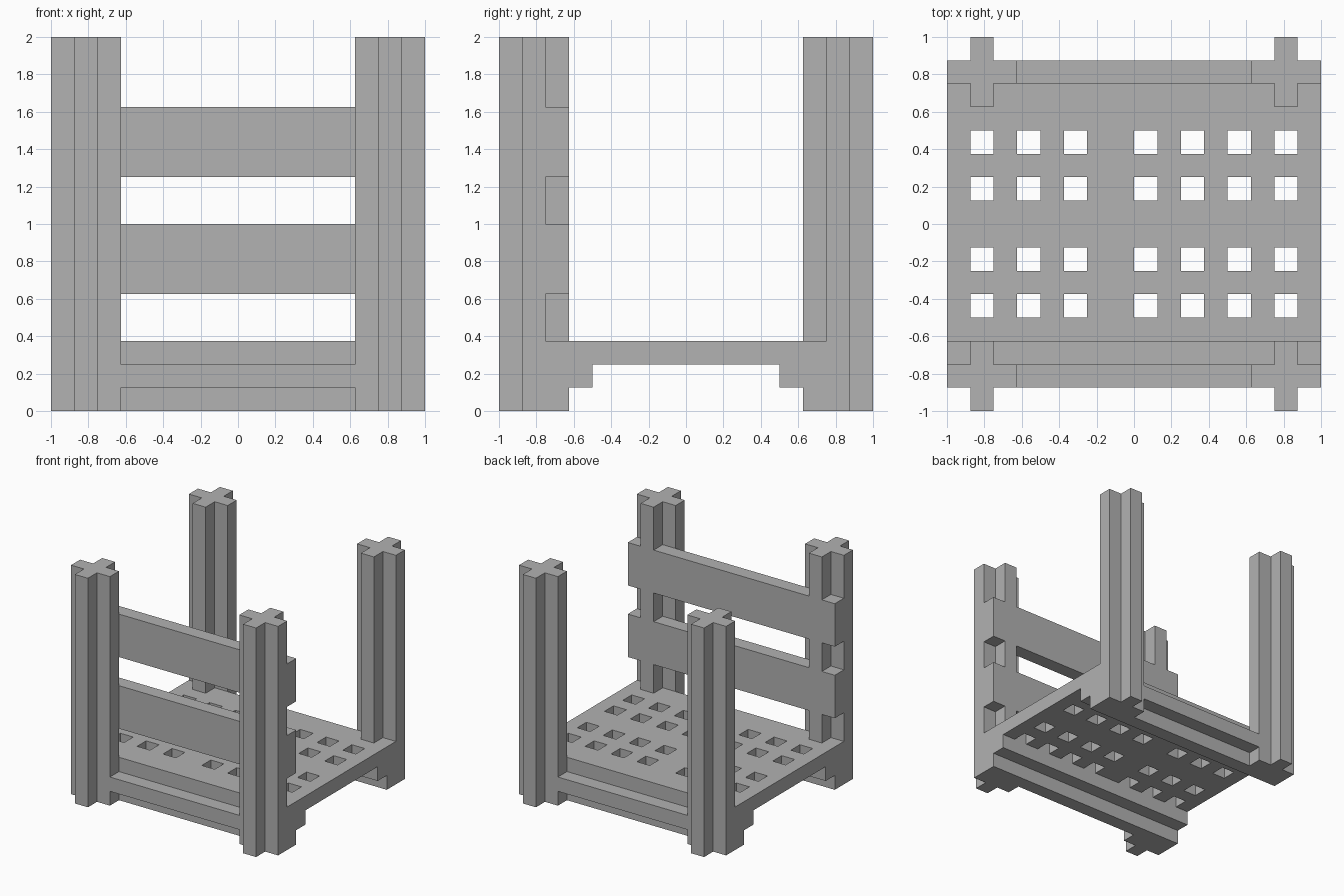
import bpy
import bmesh

U = 0.125  # one building block; the model is 16 blocks on each side

cube = bpy.data.objects.get("Cube")
if cube:
    bpy.data.objects.remove(cube, do_unlink=True)

grey = bpy.data.materials.new("plain_grey")
grey.use_nodes = True
colour = (0.445, 0.445, 0.445, 1)
grey.diffuse_color = colour
grey.node_tree.nodes["Principled BSDF"].inputs["Base Color"].default_value = colour


def finish(name, bm):
    bmesh.ops.recalc_face_normals(bm, faces=bm.faces)
    mesh = bpy.data.meshes.new(name)
    bm.to_mesh(mesh)
    bm.free()
    mesh.materials.append(grey)
    obj = bpy.data.objects.new(name, mesh)
    bpy.context.collection.objects.link(obj)
    return obj


def extrude_profile(name, points, direction):
    """Extrude a closed profile of block coordinates along a direction."""
    bm = bmesh.new()
    face = bm.faces.new([bm.verts.new([c * U for c in p]) for p in points])
    top = bmesh.ops.extrude_face_region(bm, geom=[face], use_keep_orig=True)["geom"]
    moved = [v for v in top if isinstance(v, bmesh.types.BMVert)]
    bmesh.ops.translate(bm, verts=moved, vec=[c * U for c in direction])
    return finish(name, bm)


def beam(name, y0, y1, z0, z1):
    """Full width board running from side to side."""
    profile = [(-8, y0, z0), (-8, y1, z0), (-8, y1, z1), (-8, y0, z1)]
    return extrude_profile(name, profile, (16, 0, 0))


# Four corner posts with a plus-shaped section
corner = [(1.5, 0.5), (0.5, 0.5), (0.5, 1.5)]
for x, side in ((6.5, "left"), (-6.5, "right")):
    for y, end in ((-6.5, "front"), (6.5, "back")):
        cross = []
        for turn in range(4):
            cross += [(x + a, y + b, 0) for a, b in corner]
            corner = [(-b, a) for a, b in corner]
        extrude_profile(f"{end}_{side}_post", cross, (0, 0, 16))

# Stepped rails below the seat, front and back
for s, end in ((-1, "front"), (1, "back")):
    rail = [(5, 0), (6, 0), (6, 1), (7, 1), (7, 2), (4, 2), (4, 1), (5, 1)]
    extrude_profile(f"{end}_rail", [(-8, s * y, z) for y, z in rail], (16, 0, 0))

# Two wide slats against the inside of the front posts
beam("lower_slat", -6, -5, 5, 8)
beam("upper_slat", -6, -5, 10, 13)

# Seat panel: a sheet of blocks with square holes, thickened downwards
hole_columns = (-7, -5, -3, 0, 2, 4, 6)
hole_rows = (-4, -2, 1, 3)
bm = bmesh.new()
verts = {(x, y): bm.verts.new((x * U, y * U, 3 * U))
         for x in range(-8, 9) for y in range(-6, 7)}
for x in range(-8, 8):
    for y in range(-6, 6):
        if not (x in hole_columns and y in hole_rows):
            bm.faces.new([verts[x, y], verts[x + 1, y],
                          verts[x + 1, y + 1], verts[x, y + 1]])
seat = finish("seat", bm)
if seat.data.polygons[0].normal.z < 0:
    seat.data.flip_normals()
thick = seat.modifiers.new("thickness", "SOLIDIFY")
thick.thickness = U
thick.offset = -1
